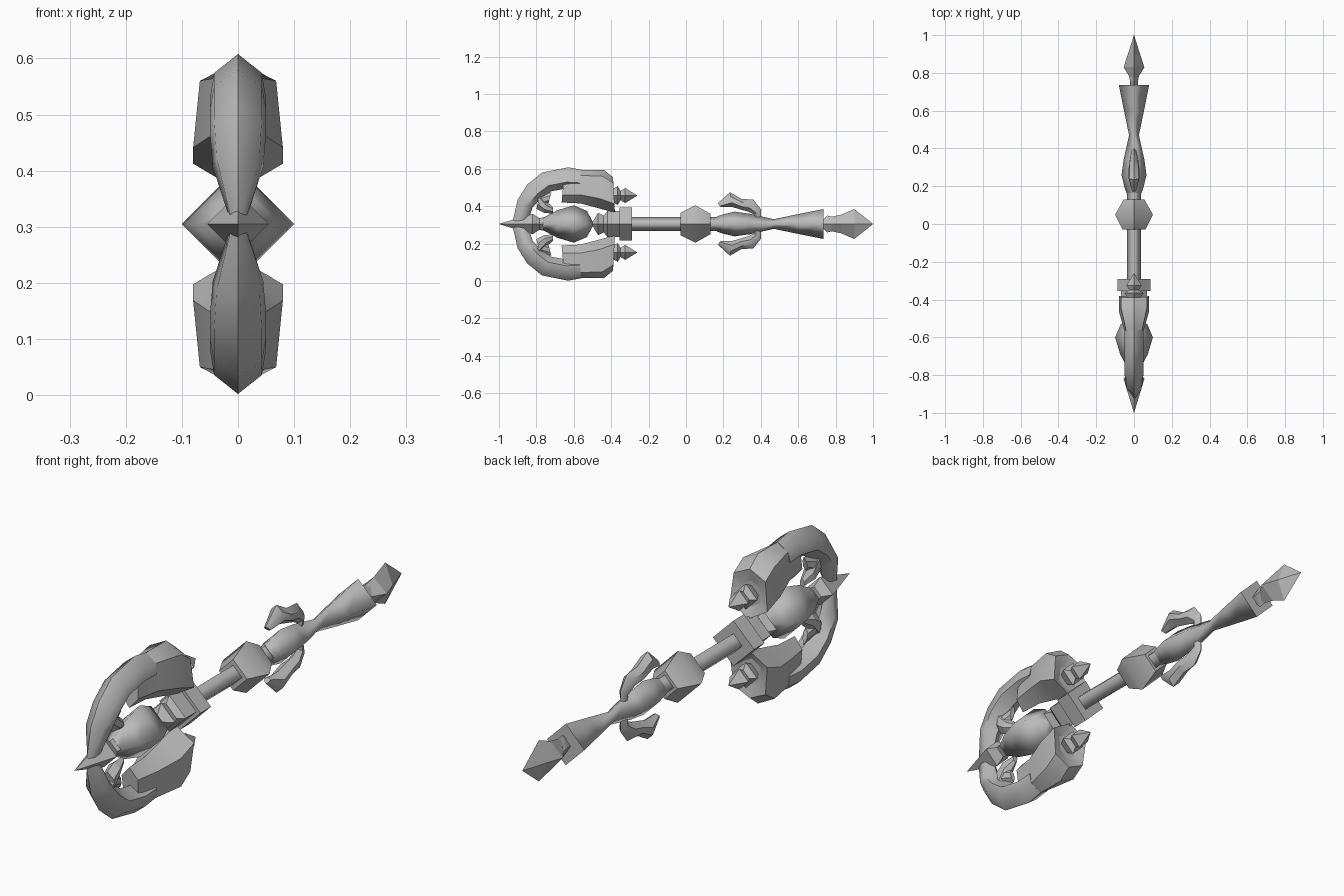
import bpy, bmesh, math

MID = 0.305  # height of the long axis

cube = bpy.data.objects.get("Cube")
if cube:
    bpy.data.objects.remove(cube, do_unlink=True)

steel = bpy.data.materials.new("grey_steel")
steel.use_nodes = True
steel.diffuse_color = (0.5, 0.5, 0.5, 1)
steel.node_tree.nodes["Principled BSDF"].inputs["Base Color"].default_value = (0.5, 0.5, 0.5, 1)


def loft(name, rings, smooth=None, mirror=False):
    """Skin a list of closed rings; smooth is the angle below which edges are soft."""
    bm = bmesh.new()
    loops = [[bm.verts.new(p) for p in ring] for ring in rings]
    n = len(loops[0])
    for a, b in zip(loops, loops[1:]):
        for i in range(n):
            j = (i + 1) % n
            bm.faces.new((a[i], a[j], b[j], b[i]))
    caps = [bm.faces.new(loops[0]), bm.faces.new(loops[-1])]
    cap_edges = {e for f in caps for e in f.edges}
    bmesh.ops.recalc_face_normals(bm, faces=bm.faces)
    if smooth:
        for f in bm.faces:
            f.smooth = f not in caps
        for e in bm.edges:
            e.smooth = e not in cap_edges and e.calc_face_angle(0) < math.radians(smooth)
    bmesh.ops.remove_doubles(bm, verts=bm.verts, dist=0.0005)
    mesh = bpy.data.meshes.new(name)
    bm.to_mesh(mesh)
    bm.free()
    mesh.materials.append(steel)
    obj = bpy.data.objects.new(name, mesh)
    obj.location.z = MID
    bpy.context.collection.objects.link(obj)
    if mirror:
        mod = obj.modifiers.new("mirror", 'MIRROR')
        mod.use_axis = (False, False, True)
        mod.use_mirror_merge = False
    return obj


def spindle(name, profile, smooth=None, z=0, mirror=False):
    """Four-sided part along y from (y, half width, half height)."""
    rings = []
    for y, w, *h in profile:
        h = h[0] if h else w
        rings.append([(w, y, z), (0, y, z + h), (-w, y, z), (0, y, z - h)])
    return loft(name, rings, smooth, mirror)


def horn(name, sections, smooth, hi=0.3, lo=0.7):
    """Six-sided curved part from (outer y, outer z, inner y, inner z, width)."""
    rings = []
    for oy, oz, iy, iz, w in sections:
        def at(t, x):
            return (x, oy + (iy - oy) * t, oz + (iz - oz) * t)
        rings.append([at(0, 0), at(hi, w * 0.85), at(lo, w), at(1, 0),
                      at(lo, -w), at(hi, -w * 0.85)])
    return loft(name, rings, smooth, True)


# Head: front spike, collars and hanging gem
spindle("front_spike", [(-1, 0.0004), (-0.82, 0.055), (-0.775, 0.025)])
spindle("gem_collar", [(-0.785, 0.03), (-0.765, 0.035), (-0.755, 0.025)])
spindle("head_gem", [(-0.77, 0.03), (-0.69, 0.073), (-0.6, 0.1),
                     (-0.53, 0.07), (-0.5, 0.015)], 100)
spindle("gem_cup", [(-0.5, 0.01), (-0.47, 0.06), (-0.44, 0.045), (-0.42, 0.07), (-0.34, 0.07)])
spindle("head_block", [(-0.355, 0.088), (-0.29, 0.088)])

# Curved ring halves ending in heavy lobes
horn("ring_horn", [
    (-0.93, 0, -0.85, 0, 0.012),
    (-0.9, 0.13, -0.82, 0.09, 0.045),
    (-0.85, 0.21, -0.77, 0.14, 0.05),
    (-0.77, 0.275, -0.72, 0.175, 0.05),
    (-0.63, 0.303, -0.64, 0.19, 0.05),
    (-0.56, 0.29, -0.57, 0.19, 0.05)], 60)
horn("ring_lobe", [
    (-0.65, 0.28, -0.665, 0.115, 0.035),
    (-0.55, 0.29, -0.565, 0.11, 0.052),
    (-0.44, 0.29, -0.47, 0.085, 0.08),
    (-0.39, 0.25, -0.38, 0.06, 0.08),
    (-0.4, 0.2, -0.4, 0.1, 0.04)], 45, 0.17, 0.75)

# Inner ring teeth and rear facing spikes
horn("ring_tooth", [
    (-0.78, 0.17, -0.8, 0.08, 0.025),
    (-0.745, 0.12, -0.76, 0.06, 0.025),
    (-0.71, 0.09, -0.71, 0.055, 0.01)], None)
horn("ring_tooth_tip", [
    (-0.8, 0.15, -0.78, 0.09, 0.025),
    (-0.72, 0.17, -0.735, 0.11, 0.01)], None)
spindle("rear_spike", [(-0.4, 0.03), (-0.365, 0.05), (-0.35, 0.025),
                       (-0.325, 0.04), (-0.26, 0.0004)], None, 0.152, True)

# Shaft and its knob
spindle("shaft", [(-0.29, 0.038), (0.18, 0.038)], 100)
spindle("shaft_knob", [(-0.03, 0.06), (0.05, 0.1), (0.13, 0.055)], 60)
spindle("grip_collar", [(0.13, 0.03), (0.165, 0.03)], 100)

# Grip, flaring to a flat end
spindle("grip", [(0.165, 0.04), (0.2, 0.052), (0.26, 0.066), (0.34, 0.055),
                 (0.47, 0.026), (0.6, 0.053), (0.735, 0.08)], 100)

# Hooked guard fins above and below the grip
horn("guard_fin", [
    (0.17, 0.11, 0.185, 0.09, 0.012),
    (0.235, 0.17, 0.25, 0.09, 0.03),
    (0.295, 0.135, 0.3, 0.075, 0.028),
    (0.36, 0.13, 0.335, 0.065, 0.022),
    (0.4, 0.08, 0.365, 0.05, 0.015),
    (0.4, 0.01, 0.36, 0.01, 0.006)], 40)

# Blade shaped pommel
spindle("pommel_neck", [(0.73, 0.02), (0.755, 0.02, 0.045), (0.8, 0.03, 0.035)])
spindle("pommel_blade", [(0.76, 0.012, 0.035), (0.83, 0.055, 0.05),
                         (0.9, 0.032, 0.08), (1, 0.0004)])
